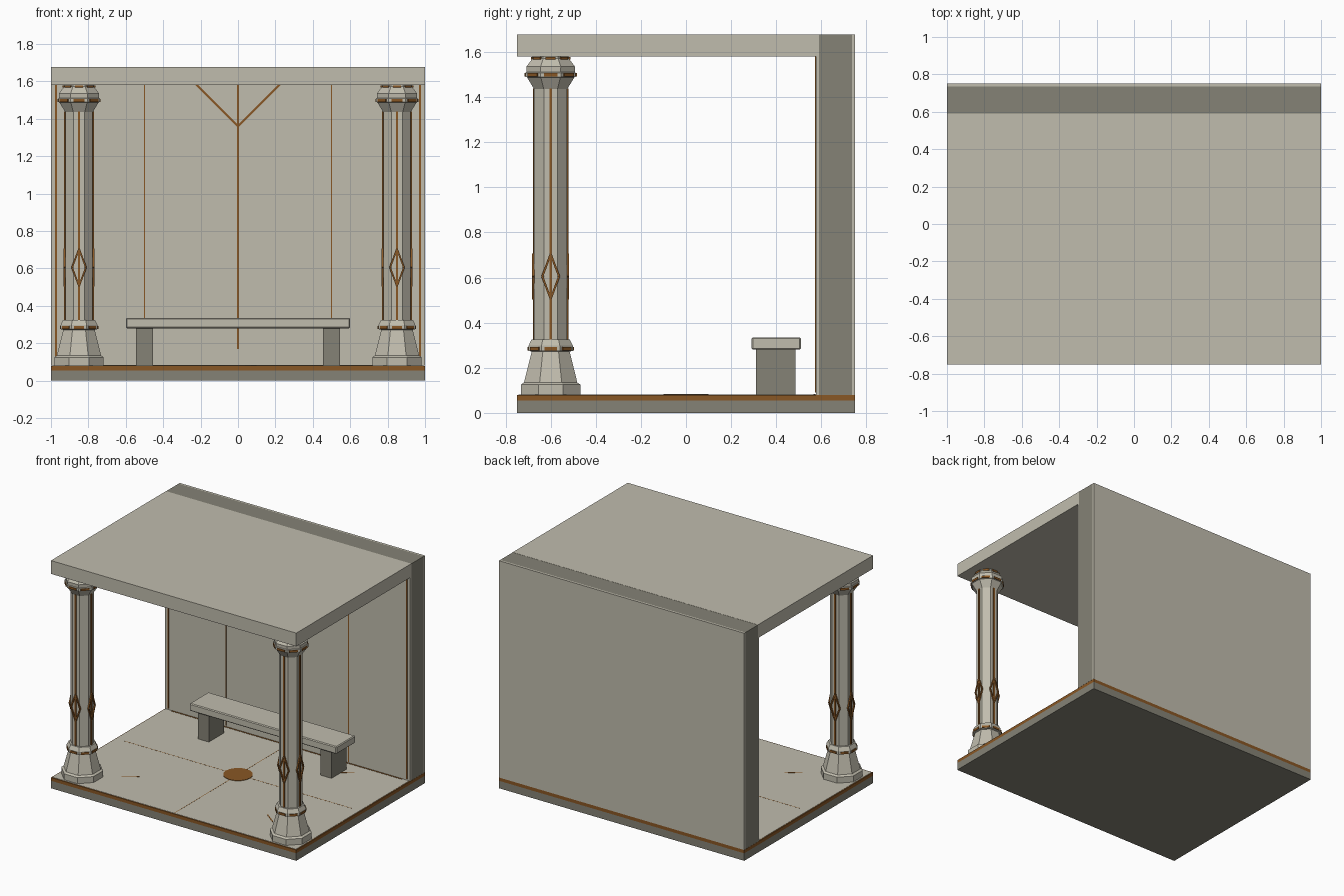
import bpy, bmesh, math
from mathutils import Matrix, Vector

if "Cube" in bpy.data.objects:
    bpy.data.objects.remove(bpy.data.objects["Cube"])


def material(name, rgb):
    m = bpy.data.materials.new(name)
    m.diffuse_color = (*rgb, 1)
    m.use_nodes = True
    m.node_tree.nodes["Principled BSDF"].inputs["Base Color"].default_value = m.diffuse_color
    return m


LIGHT = material("light stone", (0.53, 0.505, 0.42))
DARK = material("dark stone", (0.235, 0.225, 0.18))
BRONZE = material("bronze", (0.25, 0.095, 0.018))


def finish(name, bm, mat):
    bmesh.ops.recalc_face_normals(bm, faces=bm.faces)
    me = bpy.data.meshes.new(name)
    bm.to_mesh(me)
    bm.free()
    me.materials.append(mat)
    ob = bpy.data.objects.new(name, me)
    bpy.context.collection.objects.link(ob)
    return ob


def add_box(bm, lo, hi, mtx=None):
    lo, hi = Vector(lo), Vector(hi)
    m = Matrix.Translation((lo + hi) / 2) @ Matrix.Diagonal((*(hi - lo), 1))
    bmesh.ops.create_cube(bm, size=1, matrix=(mtx or Matrix()) @ m)


def box(name, lo, hi, mat, bevel=0):
    bm = bmesh.new()
    add_box(bm, lo, hi)
    if bevel:
        bmesh.ops.bevel(bm, geom=bm.edges[:], offset=bevel, segments=1, affect='EDGES')
    return finish(name, bm, mat)


def octagon_stack(name, centre, profile, mat):
    """Loft flat-facing octagons; profile is (flat-to-centre distance, z)."""
    bm = bmesh.new()
    rings = []
    for a, z in profile:
        r = a / math.cos(math.pi / 8)
        rings.append([bm.verts.new((centre[0] + r * math.cos((i + .5) * math.pi / 4),
                                    centre[1] + r * math.sin((i + .5) * math.pi / 4), z))
                      for i in range(8)])
    for p, q in zip(rings, rings[1:]):
        for i in range(8):
            j = (i + 1) % 8
            bm.faces.new((p[i], p[j], q[j], q[i]))
    bm.faces.new(rings[0])
    bm.faces.new(rings[-1])
    return finish(name, bm, mat)


def add_bar(bm, p, q, width, lo, hi, base):
    """Bar in the local YZ plane between points p and q, from x=lo to x=hi."""
    p, q = Vector(p), Vector(q)
    d = q - p
    mid = (p + q) / 2
    m = base @ Matrix.Translation((0, mid.x, mid.y)) @ Matrix.Rotation(math.atan2(d.y, d.x), 4, 'X')
    add_box(bm, (lo, -d.length / 2, -width / 2), (hi, d.length / 2, width / 2), m)


# Floor: dark slab, bronze band, light paving
box("floor_slab", (-1, -.75, 0), (1, .75, .055), DARK)
box("floor_band", (-1, -.75, .055), (1, .75, .079), BRONZE)
box("floor_paving", (-.993, -.743, .07), (.993, .75, .081), LIGHT)

# Floor inlay: central disc with thin rays
bm = bmesh.new()
bmesh.ops.create_cone(bm, cap_ends=True, segments=16, radius1=.1, radius2=.1, depth=.004,
                      matrix=Matrix.Translation((0, 0, .082)))
add_box(bm, (-.93, -.002, .079), (.93, .002, .0815))
add_box(bm, (-.002, -.74, .079), (.002, .57, .0815))
for sx in (-1, 1):
    for sy in (-1, 1):
        m = Matrix.Rotation(math.atan2(.44 * sy, .57 * sx), 4, 'Z')
        add_box(bm, (.66, -.004, .079), (.78, .004, .082), m)
add_box(bm, (-.94, .566, .079), (.94, .574, .083))
finish("floor_inlay", bm, BRONZE)

# Back wall: dark core between light panels
box("wall_core", (-1, .59, .08), (1, .735, 1.677), DARK)
box("wall_back_panel", (-1, .735, .08), (1, .75, 1.677), LIGHT)
box("wall_front_panel", (-1, .576, .08), (1, .59, 1.62), LIGHT)

# Wall inlay: vertical strips and a V
bm = bmesh.new()
for x, w, z0 in ((-.973, .01, .09), (.973, .01, .09), (-.5, .005, .09), (.5, .005, .09), (0, .01, .17)):
    add_box(bm, (x - w / 2, .573, z0), (x + w / 2, .578, 1.6))
wall = Matrix.Translation((0, .573, 0)) @ Matrix.Rotation(math.pi / 2, 4, 'Z')
for s in (-1, 1):
    add_bar(bm, (0, 1.36), (.26 * s, 1.62), .013, 0, .005, wall)
finish("wall_inlay", bm, BRONZE)

# Roof
box("roof", (-1, -.75, 1.58), (1, .59, 1.678), LIGHT)

# Bench
box("bench_seat", (-.6, .29, .28), (.6, .51, .335), LIGHT, .006)
for s, side in ((-1, "left"), (1, "right")):
    box("bench_leg_" + side, (.5 * s - .045, .31, .08), (.5 * s + .045, .485, .282), DARK)

# Columns
for s, side in ((-1, "left"), (1, "right")):
    c = (.85 * s, -.6)
    octagon_stack("column_base_" + side, c,
                  [(.132, .08), (.132, .125), (.118, .135), (.084, .272), (.098, .275),
                   (.098, .298), (.085, .325)], LIGHT)
    octagon_stack("column_shaft_" + side, c, [(.073, .3), (.073, 1.46)], LIGHT)
    octagon_stack("column_capital_" + side, c,
                  [(.073, 1.435), (.105, 1.488), (.111, 1.49), (.111, 1.508), (.107, 1.512),
                   (.108, 1.535), (.08, 1.572), (.08, 1.582)], LIGHT)
    bm = bmesh.new()
    for i in range(8):
        m = Matrix.Translation((*c, 0)) @ Matrix.Rotation(i * math.pi / 4, 4, 'Z')
        # Bronze plates round the base and capital
        add_box(bm, (.095, -.027, .277), (.103, .027, .293), m)
        add_box(bm, (.108, -.03, 1.491), (.116, .03, 1.506), m)
        add_box(bm, (.077, -.022, 1.566), (.088, .022, 1.579), m)
        if i % 2 == 0:
            # Bronze strip and diamond on the four main faces
            add_box(bm, (.07, -.006, .325), (.079, .006, 1.438), m)
            for y in (-.037, .037):
                for z in (.505, .705):
                    add_bar(bm, (0, z), (y, .605), .009, .072, .082, m)
    finish("column_trim_" + side, bm, BRONZE)
